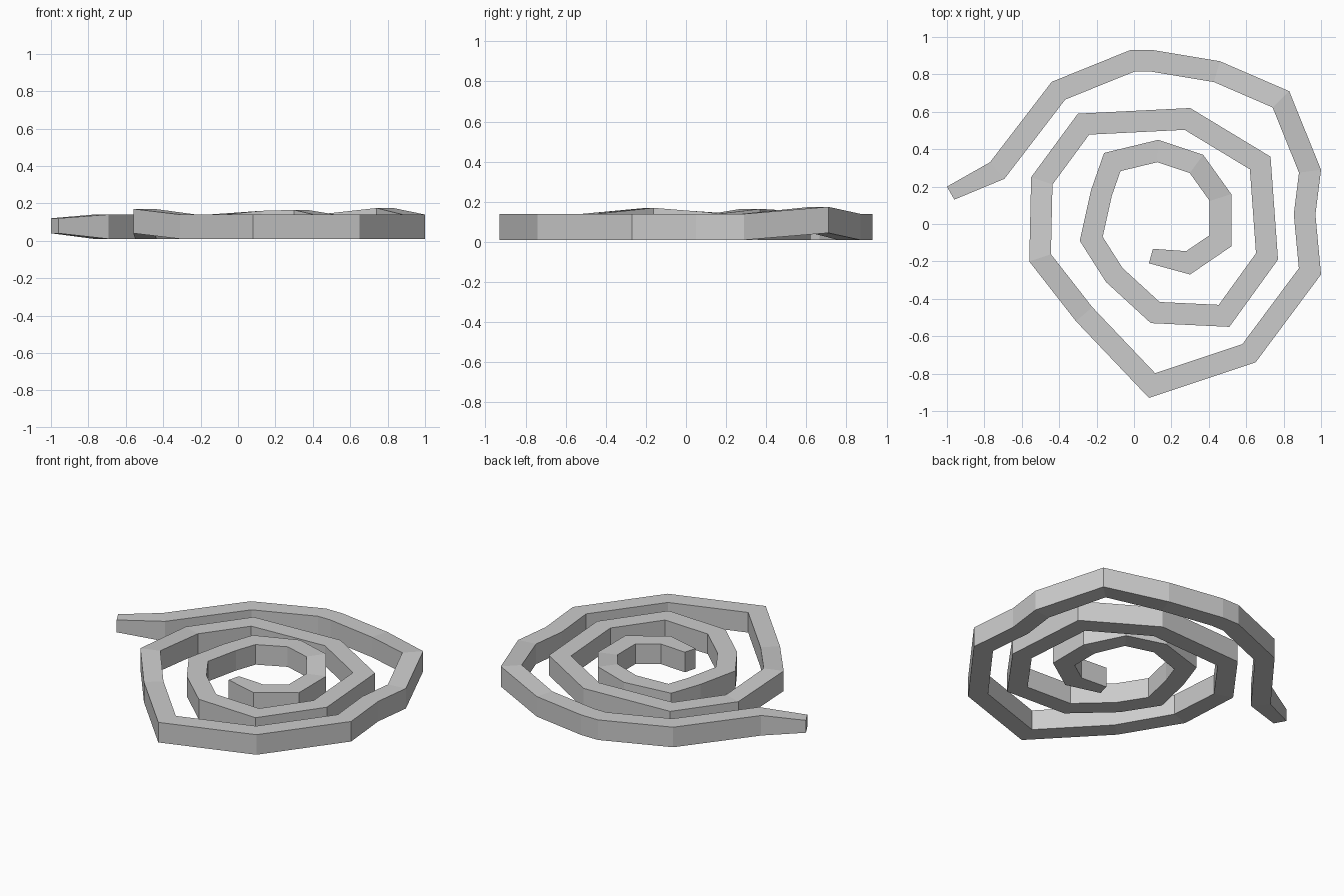
import bpy
import bmesh
from mathutils import Vector

# Remove only the default cube
default_cube = bpy.data.objects.get("Cube")
if default_cube:
    bpy.data.objects.remove(default_cube, do_unlink=True)

STRIP_WIDTH = 0.115
STRIP_HEIGHT = 0.13
END_SIZE = 0.08

# Outer edge of the coil, from the loose tail to the centre, grouped by turn
tail = [(-1, .2), (-.77, .33)]
outer_turn = [(-.44, .76), (-.02, .93), (.1, .93), (.46, .87), (.83, .71),
              (1, .29), (.97, .05), (1, -.27), (.65, -.74), (.08, -.93)]
middle_turn = [(-.31, -.52), (-.56, -.2), (-.55, .25), (-.3, .59), (.3, .62),
               (.73, .36), (.77, -.19), (.51, -.55), (.09, -.53)]
inner_turn = [(-.15, -.31), (-.29, -.09), (-.23, .18), (-.16, .38), (.13, .45),
              (.37, .37), (.52, .16), (.52, -.12), (.3, -.27), (.08, -.21)]
path = [Vector(point) for point in tail + outer_turn + middle_turn + inner_turn]

# Corners that rise off the ground, keyed by position along the path
lift = {path.index(Vector(corner)): rise for corner, rise in (
    (outer_turn[4], .035), (middle_turn[1], .03), (inner_turn[4], .02),
    (inner_turn[5], .025))}


def right_normal(start, end):
    """Unit vector pointing into the coil from one edge segment."""
    direction = (end - start).normalized()
    return Vector((direction.y, -direction.x))


def mitre(index):
    """Offset from the outer edge to the inner edge at a corner."""
    last = len(path) - 1
    if index == 0:
        return right_normal(path[0], path[1]) * END_SIZE
    if index == last:
        return right_normal(path[last - 1], path[last]) * END_SIZE
    before = right_normal(path[index - 1], path[index])
    after = right_normal(path[index], path[index + 1])
    middle = (before + after).normalized()
    return middle * (STRIP_WIDTH / middle.dot(before))


def add_section(mesh, index):
    """Four corners of the rectangular section at one path point."""
    outer = path[index]
    inner = outer + mitre(index)
    bottom = .01 + lift.get(index, 0)
    top = bottom + STRIP_HEIGHT
    if index == 0:
        bottom, top = .04, .04 + END_SIZE
    corners = ((outer, bottom), (outer, top), (inner, top), (inner, bottom))
    return [mesh.verts.new((point.x, point.y, z)) for point, z in corners]


def make_material(name, colour):
    material = bpy.data.materials.new(name)
    material.use_nodes = True
    material.diffuse_color = colour
    shader = next(node for node in material.node_tree.nodes
                  if node.type == 'BSDF_PRINCIPLED')
    shader.inputs["Base Color"].default_value = colour
    return material


# Sweep the section along the coil and cap both ends
coil_mesh = bmesh.new()
sections = [add_section(coil_mesh, index) for index in range(len(path))]
for near, far in zip(sections, sections[1:]):
    for side in range(4):
        following = (side + 1) % 4
        coil_mesh.faces.new((near[side], near[following],
                             far[following], far[side]))
coil_mesh.faces.new(sections[0])
coil_mesh.faces.new(reversed(sections[-1]))
bmesh.ops.recalc_face_normals(coil_mesh, faces=coil_mesh.faces)

mesh_data = bpy.data.meshes.new("spiral_coil")
coil_mesh.to_mesh(mesh_data)
coil_mesh.free()
mesh_data.materials.append(make_material("plain grey", (.6, .6, .6, 1)))
coil = bpy.data.objects.new("spiral_coil", mesh_data)
bpy.context.collection.objects.link(coil)
